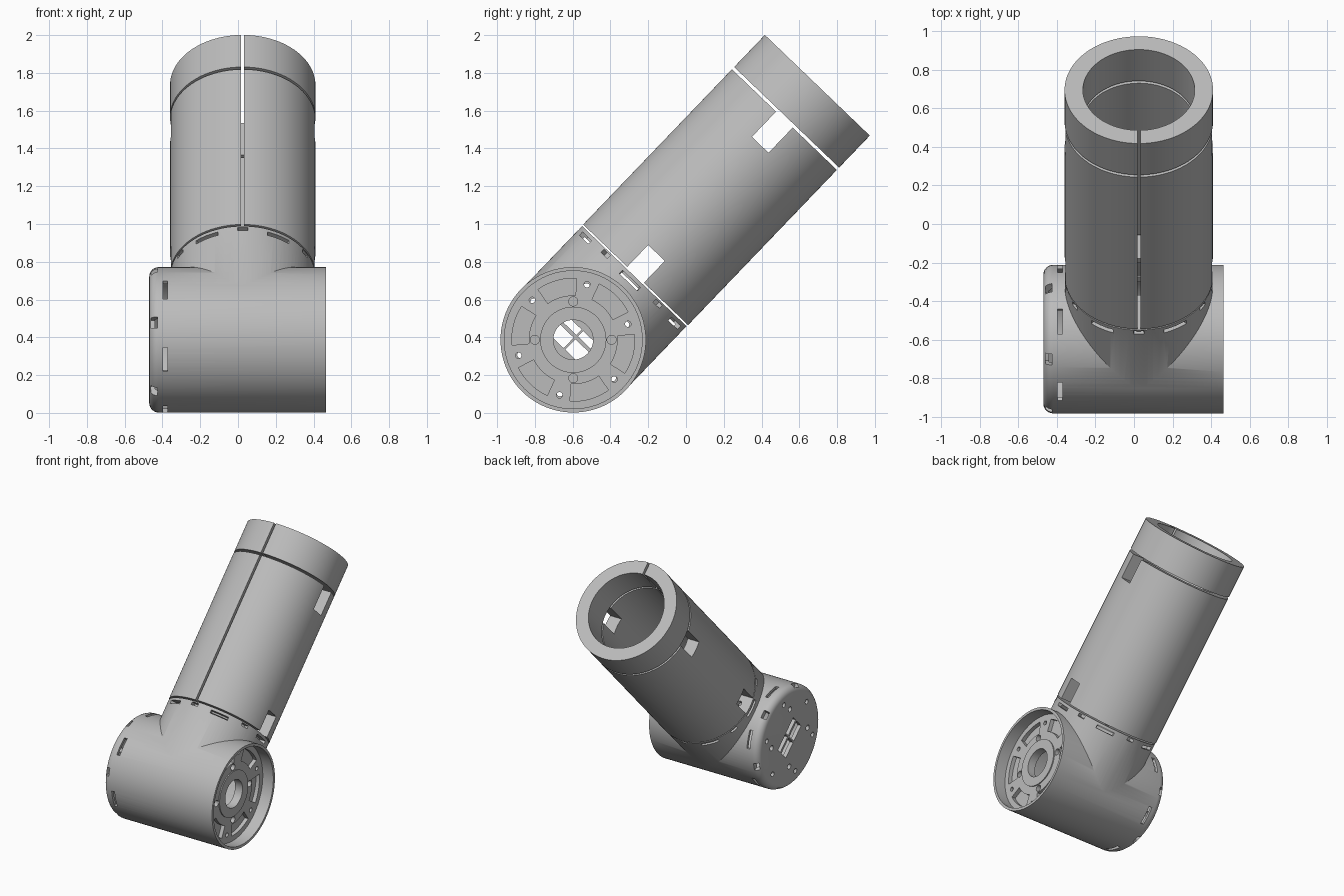
import bpy, bmesh, math
from mathutils import Matrix, Vector

cube = bpy.data.objects.get("Cube")
if cube:
    bpy.data.objects.remove(cube)

grey = bpy.data.materials.new("plain_grey")
grey.use_nodes = True
colour = (0.5, 0.5, 0.5, 1)
grey.diffuse_color = colour
grey.node_tree.nodes["Principled BSDF"].inputs["Base Color"].default_value = colour


def frame(origin, x, y, z):
    m = Matrix((x, y, z)).transposed().to_4x4()
    m.translation = origin
    return m


# Two working frames: the cross barrel and the leaning tube (local z is the axis)
lean = math.radians(46.2)
axis = Vector((0, math.cos(lean), math.sin(lean)))
side = Vector((0, math.sin(lean), -math.cos(lean)))
pivot = Vector((0, -0.597, 0.387))
BARREL = frame(pivot, Vector((0, 1, 0)), Vector((0, 0, 1)), Vector((1, 0, 0)))
BARREL_TILT = frame(pivot, side, axis, Vector((1, 0, 0)))
TUBE = frame(pivot + Vector((0.025, 0, 0)), Vector((1, 0, 0)), side, axis)
SEG = 96


def lathe(bm, profile, m, closed=False):
    """Revolve (radius, height) points; open profiles get flat end caps."""
    rings = []
    for r, h in profile:
        rings.append([bm.verts.new(m @ Vector((r * math.cos(a), r * math.sin(a), h)))
                      for a in (math.tau * i / SEG for i in range(SEG))])
    pairs = list(zip(rings, rings[1:]))
    if closed:
        pairs.append((rings[-1], rings[0]))
    else:
        bm.faces.new(rings[0])
        bm.faces.new(rings[-1])
    for a, b in pairs:
        for i in range(SEG):
            j = (i + 1) % SEG
            bm.faces.new((a[i], a[j], b[j], b[i]))


def tube_wall(bm, r0, r1, h0, h1, m):
    lathe(bm, [(r0, h0), (r1, h0), (r1, h1), (r0, h1)], m, True)


def arc_block(bm, r0, r1, h0, h1, angle, half, m, steps=8):
    """Curved block centred on an angle in degrees."""
    rows = []
    for i in range(steps + 1):
        a = math.radians(angle - half + 2 * half * i / steps)
        rows.append([bm.verts.new(m @ Vector((r * math.cos(a), r * math.sin(a), h)))
                     for r, h in ((r0, h0), (r1, h0), (r1, h1), (r0, h1))])
    bm.faces.new(rows[0])
    bm.faces.new(rows[-1])
    for a, b in zip(rows, rows[1:]):
        for i in range(4):
            j = (i + 1) % 4
            bm.faces.new((a[i], a[j], b[j], b[i]))


def box(bm, x, y, z, m):
    size = Matrix.Diagonal((x[1] - x[0], y[1] - y[0], z[1] - z[0], 1))
    mid = Matrix.Translation((sum(x) / 2, sum(y) / 2, sum(z) / 2))
    bmesh.ops.create_cube(bm, size=1, matrix=m @ mid @ size)


def hole(bm, radius, ring, angle, h0, h1, m):
    a = math.radians(angle)
    place = m @ Matrix.Translation((ring * math.cos(a), ring * math.sin(a), (h0 + h1) / 2))
    bmesh.ops.create_cone(bm, cap_ends=True, segments=20, radius1=radius, radius2=radius,
                          depth=h1 - h0, matrix=place)


def make(name, bm):
    bmesh.ops.recalc_face_normals(bm, faces=bm.faces)
    mesh = bpy.data.meshes.new(name)
    bm.to_mesh(mesh)
    bm.free()
    mesh.materials.append(grey)
    ob = bpy.data.objects.new(name, mesh)
    bpy.context.collection.objects.link(ob)
    return ob


def combine(ob, bm, operation="DIFFERENCE"):
    """Apply a boolean with a temporary helper solid."""
    helper = make("helper", bm)
    helper.hide_render = True
    mod = ob.modifiers.new("combine", "BOOLEAN")
    mod.operation, mod.object, mod.solver = operation, helper, "EXACT"
    mod.use_self = True
    graph = bpy.context.evaluated_depsgraph_get()
    mesh = bpy.data.meshes.new_from_object(ob.evaluated_get(graph))
    ob.modifiers.clear()
    ob.data = mesh
    bpy.data.objects.remove(helper)


# Elbow housing: cross barrel with one rounded end, joined to the collar
bm = bmesh.new()
round_end = [(0.335 + 0.05 * math.sin(t), -0.42 - 0.05 * math.cos(t))
             for t in (math.pi / 2 * i / 6 for i in range(7))]
lathe(bm, round_end + [(0.385, 0.465)], BARREL)
housing = make("elbow_housing", bm)
bm = bmesh.new()
lathe(bm, [(0.383, 0), (0.383, 0.467)], TUBE)
combine(housing, bm, "UNION")

# Hollow inside of barrel and collar
bm = bmesh.new()
lathe(bm, [(0.335, -0.44), (0.365, -0.41), (0.365, 0.6)], BARREL)
combine(housing, bm)
bm = bmesh.new()
lathe(bm, [(0.355, 0), (0.355, 0.435)], TUBE)
combine(housing, bm)

# Slots, notches, screw holes and cable windows, alike on both closed ends
bm = bmesh.new()
for k in range(6):
    turn = 60 * k
    arc_block(bm, 0.34, 0.42, -0.397, -0.372, 16 + turn, 10, BARREL)
    arc_block(bm, 0.32, 0.42, -0.46, -0.425, 46 + turn, 4.5, BARREL, 3)
    hole(bm, 0.018, 0.29, 16 + turn, -0.5, -0.42, BARREL)
    arc_block(bm, 0.34, 0.42, 0.422, 0.446, turn, 10, TUBE)
    arc_block(bm, 0.34, 0.42, 0.436, 0.458, 30 + turn, 4, TUBE, 3)
    hole(bm, 0.018, 0.29, turn, 0.41, 0.5, TUBE)
for m, h in ((BARREL_TILT, (-0.5, -0.42)), (TUBE, (0.41, 0.5))):
    for k in range(4):
        hole(bm, 0.02, 0.22, 45 + 90 * k, *h, m)
    for s in (-1, 1):
        span = sorted((0.006 * s, 0.13 * s))
        for col in ((-0.067, 0.01), (0.03, 0.07)):
            if m is TUBE:
                box(bm, col, span, h, m)
            else:
                box(bm, span, col, h, m)
combine(housing, bm)

# Mounting plate sunk into the open end of the barrel
bm = bmesh.new()
tube_wall(bm, 0.105, 0.37, 0.32, 0.375, BARREL)
plate = make("mounting_plate", bm)
bm = bmesh.new()
for k in range(6):
    turn = 60 * k
    arc_block(bm, 0.235, 0.325, 0.345, 0.4, 46 + turn, 19, BARREL, 12)
    hole(bm, 0.016, 0.302, 16 + turn, 0.3, 0.4, BARREL)
for k in range(4):
    hole(bm, 0.024, 0.203, 90 * k, 0.34, 0.4, BARREL)
combine(plate, bm)
bm = bmesh.new()
tube_wall(bm, 0.105, 0.175, 0.35, 0.383, BARREL)
hub = make("plate_hub", bm)

# Main tube with a front slit and two pairs of side windows
bm = bmesh.new()
tube_wall(bm, 0.29, 0.385, 0.477, 1.615, TUBE)
main_tube = make("main_tube", bm)
bm = bmesh.new()
box(bm, (-0.008, 0.008), (-0.5, -0.2), (0.4, 1.7), TUBE)
for h in ((0.45, 0.637), (1.43, 1.65)):
    box(bm, (-0.5, 0.5), (-0.061, 0.061), h, TUBE)
combine(main_tube, bm)

# End ring, split along the same line
bm = bmesh.new()
tube_wall(bm, 0.29, 0.385, 1.632, 1.867, TUBE)
ring = make("end_ring", bm)
bm = bmesh.new()
box(bm, (-0.008, 0.008), (-0.5, -0.2), (1.6, 1.95), TUBE)
combine(ring, bm)

# Smooth curved walls, keep edges crisp
bpy.ops.object.select_all(action="DESELECT")
for ob in (housing, plate, hub, main_tube, ring):
    ob.select_set(True)
bpy.context.view_layer.objects.active = housing
bpy.ops.object.shade_smooth_by_angle(angle=math.radians(30))
